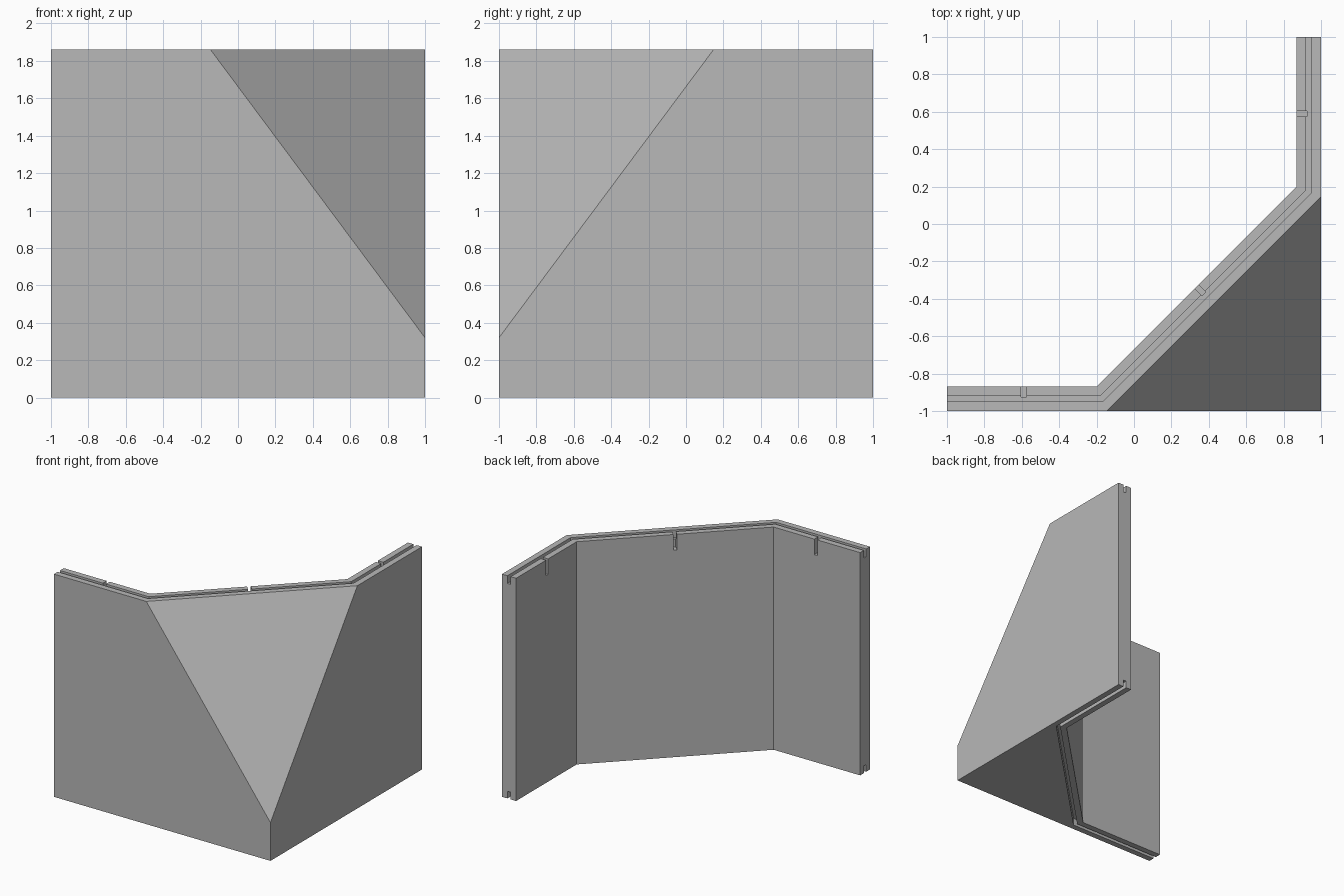
import bpy
import bmesh
from mathutils import Vector, Matrix

if "Cube" in bpy.data.objects:
    bpy.data.objects.remove(bpy.data.objects["Cube"], do_unlink=True)

HEIGHT = 1.86
BEND = 0.147      # where the outer wall line turns diagonal
MITRE = 0.414     # tan of half the 45 degree bend
WALL = 0.13       # wall thickness
LIP, SLOT = 0.05, 0.08   # groove edges, measured from the outer face

grey = bpy.data.materials.new("stone_grey")
grey.use_nodes = True
colour = (0.48, 0.48, 0.48, 1)
grey.diffuse_color = colour
grey.node_tree.nodes["Principled BSDF"].inputs["Base Color"].default_value = colour


def offset_line(d, end=1.0):
    """Wall line at distance d inside the outer face, from left end to back end."""
    bend = BEND + MITRE * d
    side = 1 - d
    return [(-end, -side), (-bend, -side), (side, bend), (side, end)]


def prism(name, outline, z0, z1, corner=None):
    """Extrude an outline; optionally slice off everything beyond a plane."""
    bm = bmesh.new()
    face = bm.faces.new([bm.verts.new((x, y, z0)) for x, y in outline])
    top = bmesh.ops.extrude_face_region(bm, geom=[face])["geom"]
    bmesh.ops.translate(bm, vec=(0, 0, z1 - z0),
                        verts=[v for v in top if isinstance(v, bmesh.types.BMVert)])
    if corner:
        a, b, c = corner
        normal = (b - a).cross(c - a)
        if normal.z < 0:
            normal.negate()
        cut = bmesh.ops.bisect_plane(bm, geom=bm.verts[:] + bm.edges[:] + bm.faces[:],
                                     plane_co=a, plane_no=normal, clear_outer=True)
        rim = [e for e in cut["geom_cut"] if isinstance(e, bmesh.types.BMEdge)]
        bmesh.ops.holes_fill(bm, edges=rim)
    bmesh.ops.recalc_face_normals(bm, faces=bm.faces[:])
    mesh = bpy.data.meshes.new(name)
    bm.to_mesh(mesh)
    bm.free()
    obj = bpy.data.objects.new(name, mesh)
    bpy.context.collection.objects.link(obj)
    mesh.materials.append(grey)
    return obj


# Corner wall: square outside, chamfered inside, with a sloping corner facet
outline = [(-1, -1), (1, -1), (1, 1)] + offset_line(WALL)[::-1]
facet = (Vector((-BEND, -1, HEIGHT)), Vector((1, BEND, HEIGHT)), Vector((1, -1, 0.32)))
wall = prism("corner_wall", outline, 0, HEIGHT, facet)

# Grooves running along the top and bottom of the wall
channel = offset_line(LIP, 1.1) + offset_line(SLOT, 1.1)[::-1]
cutters = [prism("top_groove", channel, HEIGHT - 0.065, HEIGHT + 0.1),
           prism("bottom_groove", channel, -0.1, 0.06)]

# Alignment notches in the inner lip, one on each stretch of wall
mid = (1 - SLOT - BEND - MITRE * SLOT) / 2
for name, x, y, turn in (("front_notch", -0.59, SLOT - 1, 0),
                         ("diagonal_notch", mid, -mid, 45),
                         ("side_notch", 1 - SLOT, 0.59, 90)):
    rot = Matrix.Rotation(turn * 3.14159265 / 180, 2)
    corners = [rot @ Vector(p) + Vector((x, y))
               for p in ((-0.014, -0.005), (0.014, -0.005), (0.014, 0.1), (-0.014, 0.1))]
    cutters.append(prism(name, corners, HEIGHT - 0.13, HEIGHT + 0.1))

# Carve the grooves and notches
bpy.context.view_layer.objects.active = wall
for cutter in cutters:
    cutter.hide_render = True
    mod = wall.modifiers.new(cutter.name, 'BOOLEAN')
    mod.operation = 'DIFFERENCE'
    mod.solver = 'EXACT'
    mod.object = cutter
    bpy.ops.object.modifier_apply(modifier=mod.name)
    bpy.data.objects.remove(cutter, do_unlink=True)
